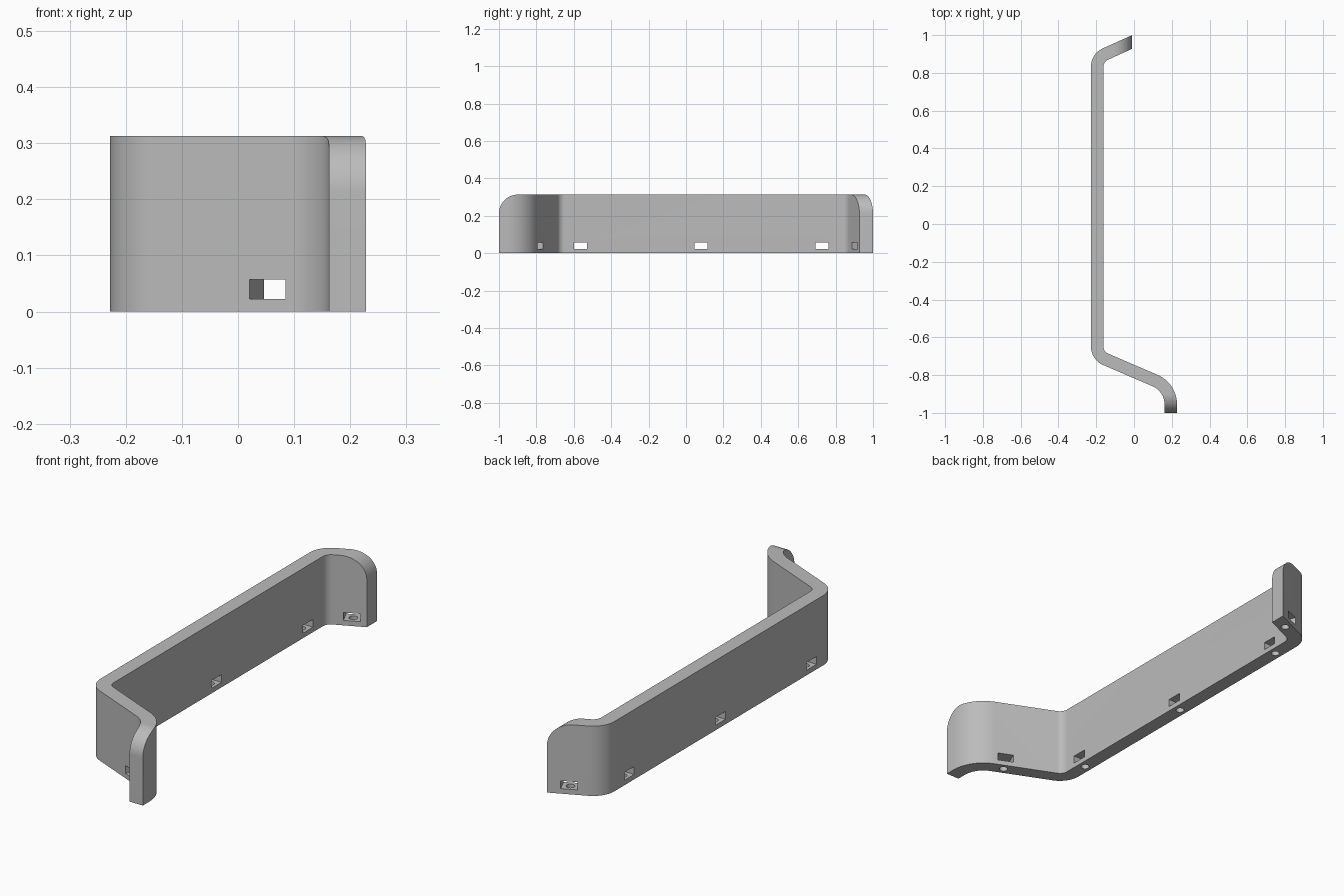
import bpy, bmesh
from math import pi, cos, sin, tan, atan2
from mathutils import Vector

cube = bpy.data.objects.get("Cube")
if cube:
    bpy.data.objects.remove(cube, do_unlink=True)

HEIGHT, HALF = 0.313, 0.033        # wall height, half thickness
ROUND = 0.1                        # rounding of the upper end corners
FRONT_END = Vector((0.195, -1.0))
FRONT_BEND = Vector((0.195, -0.865))
FRONT_CORNER = Vector((-0.195, -0.697))
BACK_CORNER = Vector((-0.195, 0.88))
BACK_END = Vector((-0.01, 0.9635))

grey = bpy.data.materials.new("plain grey")
grey.use_nodes = True
COLOUR = (0.5, 0.5, 0.5, 1)
grey.diffuse_color = COLOUR
grey.node_tree.nodes["Principled BSDF"].inputs["Base Color"].default_value = COLOUR


def prism(name, loop, offset):
    """Extrude a closed loop of 3D points along an offset."""
    bm = bmesh.new()
    face = bm.faces.new([bm.verts.new(p) for p in loop])
    new = bmesh.ops.extrude_face_region(bm, geom=[face])["geom"]
    bmesh.ops.translate(bm, vec=offset, verts=[v for v in new if isinstance(v, bmesh.types.BMVert)])
    bmesh.ops.recalc_face_normals(bm, faces=bm.faces)
    mesh = bpy.data.meshes.new(name)
    bm.to_mesh(mesh)
    bm.free()
    mesh.materials.append(grey)
    obj = bpy.data.objects.new(name, mesh)
    bpy.context.collection.objects.link(obj)
    return obj


def bend(before, corner, after, radius, steps=14):
    """Centre line points and left normals around a rounded corner."""
    d1, d2 = (corner - before).normalized(), (after - corner).normalized()
    turn = d2.angle_signed(d1)             # positive is anticlockwise
    side = 1 if turn > 0 else -1
    start = corner - d1 * radius * tan(abs(turn) / 2)
    left = Vector((-d1.y, d1.x))
    centre = start + left * radius * side
    base = atan2(left.y, left.x)
    result = []
    for i in range(steps + 1):
        a = base + turn * i / steps
        n = Vector((cos(a), sin(a)))
        result.append((centre - n * radius * side, n))
    return result


# Bent wall: outline follows the rounded centre line on both sides
slope = (BACK_END - BACK_CORNER).normalized()
line = [(FRONT_END, Vector((-1, 0)))]
line += bend(FRONT_END, FRONT_BEND, FRONT_CORNER, 0.137)
line += bend(FRONT_BEND, FRONT_CORNER, BACK_CORNER, 0.074)
line += bend(FRONT_CORNER, BACK_CORNER, BACK_END, 0.074)
line.append((BACK_END, Vector((0, 1 / slope.x))))
outline = [p + n * HALF for p, n in line] + [p - n * HALF for p, n in reversed(line)]
wall = prism("bent_wall", [p.to_3d() for p in outline], (0, 0, HEIGHT))
cutters = []


# Cutters that round the upper corner at each end
def corner_profile(end, out):
    top, m = HEIGHT, 0.05
    pts = [(end + out * m, top - ROUND), (end + out * m, top + m), (end - out * ROUND, top + m)]
    for i in range(17):
        a = pi / 2 * (1 - i / 16)
        pts.append((end + out * ROUND * (cos(a) - 1), top + ROUND * (sin(a) - 1)))
    return pts


cutters.append(prism("front_round_cutter",
                     [(0.05, y, z) for y, z in corner_profile(-1, -1)], (0.3, 0, 0)))
cutters.append(prism("back_round_cutter",
                     [(x, 0.8, z) for x, z in corner_profile(BACK_END.x, 1)], (0, 0.3, 0)))

# Slots through the wall, each with a round hole up from the underside
front_dir = (FRONT_CORNER - FRONT_BEND).normalized()
straight = Vector((0, 1))
slots = [(Vector((-0.195, y)), straight) for y in (-0.565, 0.08, 0.728)]
slots.append((Vector((0.066, -0.809)), front_dir))
slots.append((Vector((-0.08, 0.932)), slope))
for centre, along in slots:
    across = Vector((-along.y, along.x)) * 0.06
    a, b = along * 0.035, across
    loop = [centre + a + b, centre + a - b, centre - a - b, centre - a + b]
    cutters.append(prism("slot_cutter", [(p.x, p.y, 0.0225) for p in loop], (0, 0, 0.035)))
    ring = [(centre.x + 0.018 * cos(t * pi / 12), centre.y + 0.018 * sin(t * pi / 12), -0.02)
            for t in range(24)]
    cutters.append(prism("hole_cutter", ring, (0, 0, 0.05)))

# Cut the wall, then drop the cutters
bpy.ops.object.select_all(action="DESELECT")
wall.select_set(True)
bpy.context.view_layer.objects.active = wall
for cutter in cutters:
    cutter.hide_render = True
    mod = wall.modifiers.new("cut", "BOOLEAN")
    mod.operation = "DIFFERENCE"
    mod.solver = "EXACT"
    mod.object = cutter
    bpy.ops.object.modifier_apply(modifier=mod.name)
for cutter in cutters:
    bpy.data.objects.remove(cutter, do_unlink=True)

bpy.ops.object.shade_smooth_by_angle(angle=pi / 6)
